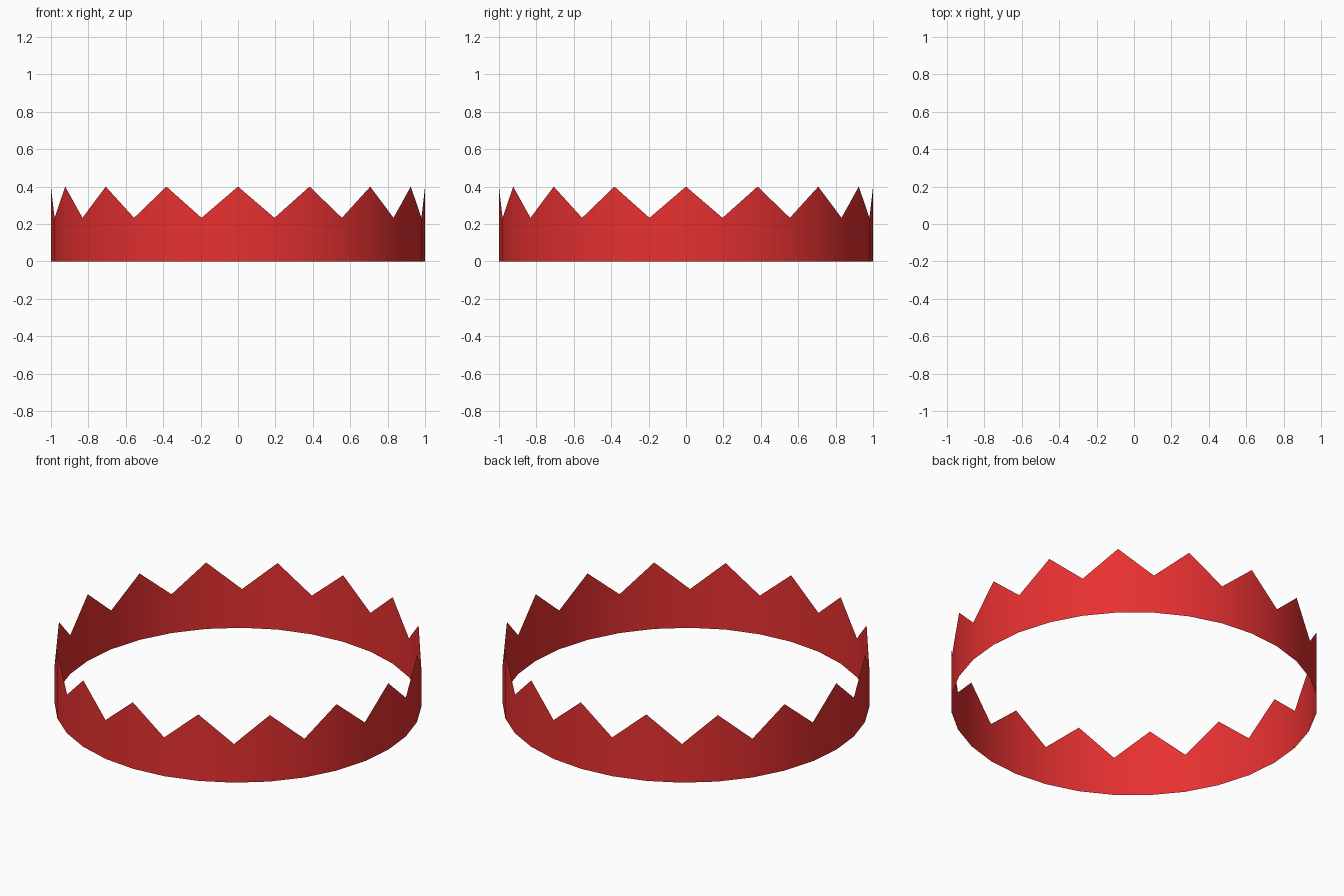
import bpy, bmesh
from math import cos, sin, tau

if "Cube" in bpy.data.objects:
    bpy.data.objects.remove(bpy.data.objects["Cube"])

SIDES = 32          # two columns per point: tip, notch
TIP, NOTCH = 0.40, 0.233

# Thin open band with a zigzag top edge
bm = bmesh.new()
low, high = [], []
for i in range(SIDES):
    x, y = cos(tau * i / SIDES), sin(tau * i / SIDES)
    low.append(bm.verts.new((x, y, 0)))
    high.append(bm.verts.new((x, y, NOTCH if i % 2 else TIP)))
for i in range(SIDES):
    j = (i + 1) % SIDES
    bm.faces.new((low[i], low[j], high[j], high[i])).smooth = True

mesh = bpy.data.meshes.new("crown_band")
bm.to_mesh(mesh)
bm.free()
band = bpy.data.objects.new("crown_band", mesh)
bpy.context.collection.objects.link(band)

# Red colour
red = bpy.data.materials.new("red")
red.diffuse_color = (0.8, 0.03, 0.03, 1)
red.use_nodes = True
red.node_tree.nodes["Principled BSDF"].inputs["Base Color"].default_value = red.diffuse_color
mesh.materials.append(red)
